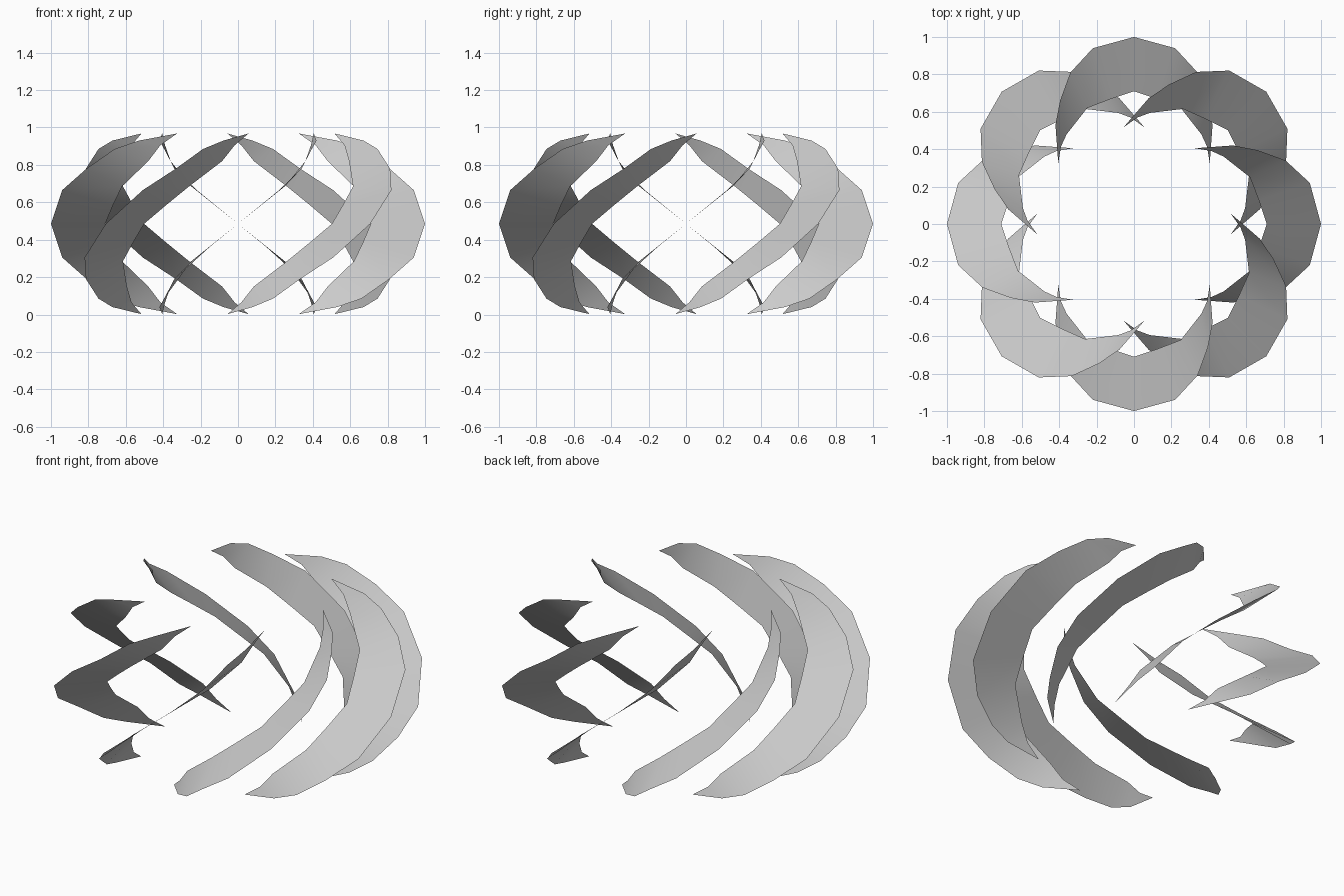
import bpy, math
from mathutils import Matrix, Vector

if "Cube" in bpy.data.objects:
    bpy.data.objects.remove(bpy.data.objects["Cube"])

MID = 0.485
# half blade edges, centre to tip: (radius, sideways, height from the middle)
OUTER = [(1, 0, 0), (.94, .22, .18), (.81, .34, .295), (.66, .395, .40), (.53, .42, .445)]
INNER = [(.71, 0, 0), (.668, .125, .10), (.62, .25, .20), (.48, .36, .335), (.415, .39, .42)]
TIP = (.325, .405, .483)


def flip(p):
    return (p[0], -p[1], -p[2])


# full crescent sheet: half turn symmetry about its radial axis
outer = [flip(p) for p in OUTER[:0:-1]] + OUTER
inner = [flip(p) for p in INNER[:0:-1]] + INNER
n = len(outer)
verts = outer + inner + [flip(TIP), TIP]
faces = [(i, i + 1, n + i + 1, n + i) for i in range(n - 1)]
faces += [(2 * n, 0, n), (n - 1, 2 * n + 1, 2 * n - 1)]

# eight tilted crescents around the ring
for k in range(8):
    rot = Matrix.Rotation(k * math.pi / 4, 3, 'Z')
    name = f"crescent_blade_{k + 1}"
    mesh = bpy.data.meshes.new(name)
    mesh.from_pydata([rot @ Vector(v) + Vector((0, 0, MID)) for v in verts], [], faces)
    for p in mesh.polygons:
        p.use_smooth = True
    bpy.context.collection.objects.link(bpy.data.objects.new(name, mesh))
